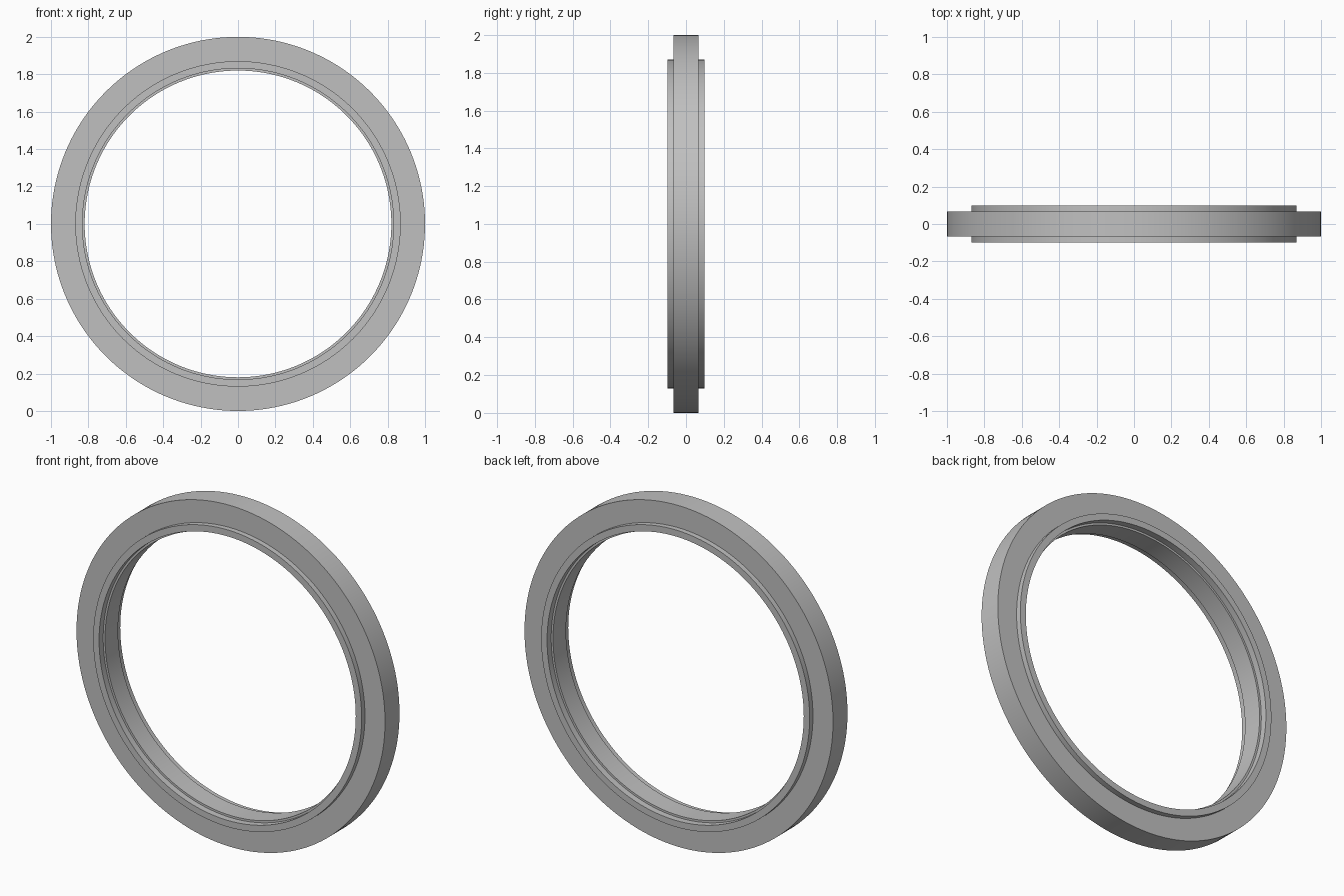
import bpy, bmesh, math
from mathutils import Vector, Matrix

if "Cube" in bpy.data.objects:
    bpy.data.objects.remove(bpy.data.objects["Cube"])

SEGMENTS = 160

# Plain grey material
grey = bpy.data.materials.new("grey")
grey.use_nodes = True
colour = (0.53, 0.53, 0.53, 1)
grey.diffuse_color = colour
grey.node_tree.nodes["Principled BSDF"].inputs["Base Color"].default_value = colour

# Half cross-section as (radius, depth): flange, raised collar, recessed inner lip
half = [(1.0, 0.067), (0.87, 0.067), (0.87, 0.098),
        (0.832, 0.098), (0.832, 0.06), (0.82, 0.06)]
profile = half + [(r, -y) for r, y in reversed(half)]

# Lathe the closed section around the depth axis
bm = bmesh.new()
verts = [bm.verts.new((r, y, 0)) for r, y in profile]
edges = [bm.edges.new((v, verts[i - 1])) for i, v in enumerate(verts)]
bmesh.ops.spin(bm, geom=verts + edges, cent=(0, 0, 0), axis=(0, 1, 0),
               angle=math.tau, steps=SEGMENTS, use_merge=False)
bmesh.ops.remove_doubles(bm, verts=bm.verts, dist=0.0001)
bmesh.ops.recalc_face_normals(bm, faces=bm.faces)
bmesh.ops.translate(bm, verts=bm.verts, vec=(0, 0, 1))

mesh = bpy.data.meshes.new("flanged_ring")
bm.to_mesh(mesh)
bm.free()
mesh.materials.append(grey)
ring = bpy.data.objects.new("flanged_ring", mesh)
bpy.context.collection.objects.link(ring)

# Smooth curved walls with crisp corners
bpy.ops.object.select_all(action='DESELECT')
ring.select_set(True)
bpy.context.view_layer.objects.active = ring
bpy.ops.object.shade_smooth_by_angle(angle=math.radians(30))
